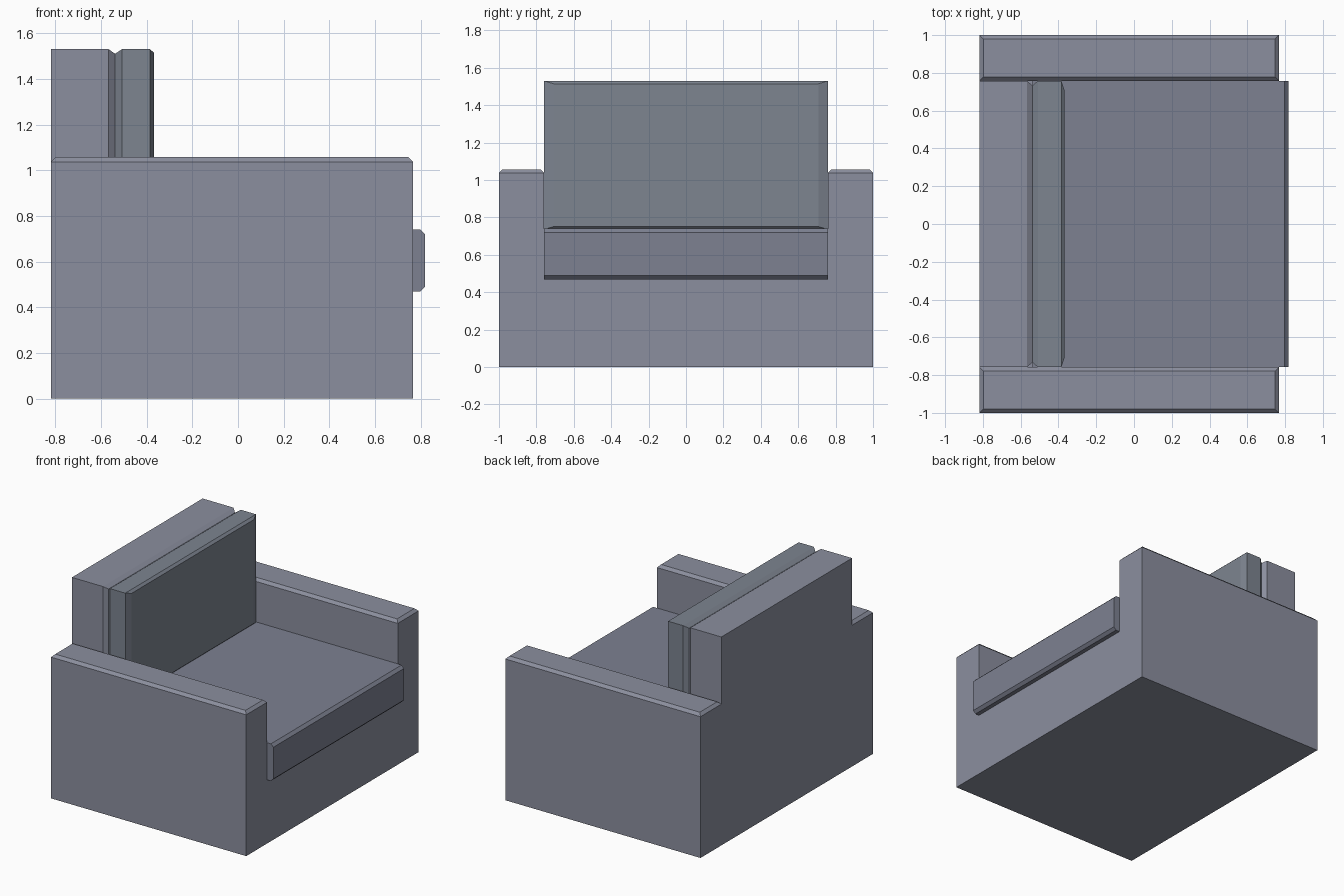
import bpy, bmesh

if "Cube" in bpy.data.objects:
    bpy.data.objects.remove(bpy.data.objects["Cube"])


def material(name, rgb):
    mat = bpy.data.materials.new(name)
    mat.diffuse_color = (*rgb, 1)
    mat.use_nodes = True
    mat.node_tree.nodes["Principled BSDF"].inputs["Base Color"].default_value = mat.diffuse_color
    return mat


FRAME = material("frame_fabric", (0.26, 0.275, 0.345))
SEAT = material("seat_fabric", (0.205, 0.22, 0.285))
CUSHION = material("cushion_fabric", (0.205, 0.232, 0.28))


def finish(bm, name, mat):
    bmesh.ops.recalc_face_normals(bm, faces=bm.faces)
    mesh = bpy.data.meshes.new(name)
    bm.to_mesh(mesh)
    bm.free()
    mesh.materials.append(mat)
    obj = bpy.data.objects.new(name, mesh)
    bpy.context.collection.objects.link(obj)
    return obj


def slab(name, mat, half_y, z0, z1, rings):
    """Loft rectangles along x; each ring is (x, inset in y, inset in z)."""
    bm = bmesh.new()
    loops = []
    for x, iy, iz in rings:
        y, lo, hi = half_y - iy, z0 + iz, z1 - iz
        loops.append([bm.verts.new((x, *p))
                      for p in ((-y, lo), (y, lo), (y, hi), (-y, hi))])
    bm.faces.new(loops[0])
    bm.faces.new(loops[-1])
    for a, b in zip(loops, loops[1:]):
        for i in range(4):
            j = (i + 1) % 4
            bm.faces.new((a[i], a[j], b[j], b[i]))
    return finish(bm, name, mat)


BACK_X, FRONT_X = -0.818, 0.767
INNER, SEAT_Z, ARM_Z = 0.758, 0.468, 1.057

# Body: U-shaped profile (base and both arms) extruded front to back
bm = bmesh.new()
profile = [(-1, 0), (1, 0), (1, ARM_Z), (INNER, ARM_Z), (INNER, SEAT_Z),
           (-INNER, SEAT_Z), (-INNER, ARM_Z), (-1, ARM_Z)]
face = bm.faces.new([bm.verts.new((BACK_X, y, z)) for y, z in profile])
ext = bmesh.ops.extrude_face_region(bm, geom=[face], use_keep_orig=True)
moved = [g for g in ext["geom"] if isinstance(g, bmesh.types.BMVert)]
bmesh.ops.translate(bm, verts=moved, vec=(FRONT_X - BACK_X, 0, 0))

# Chamfer around the top of each arm
top = [e for e in bm.edges if all(v.co.z > ARM_Z - 0.001 for v in e.verts)]
bmesh.ops.bevel(bm, geom=top, offset=0.02, offset_type='OFFSET',
                segments=1, affect='EDGES')
finish(bm, "body_with_arms", FRAME)

# Backrest frame with chamfered front rim
slab("backrest", FRAME, INNER, SEAT_Z, 1.53,
     [(BACK_X, 0, 0), (-0.567, 0, 0), (-0.538, 0.025, 0.02)])

# Loose back cushion, chamfered on both faces
slab("back_cushion", CUSHION, INNER, 0.735, 1.53,
     [(-0.538, 0.025, 0.02), (-0.508, 0, 0), (-0.385, 0, 0), (-0.368, 0.05, 0.016)])

# Seat cushion overhanging the front
slab("seat_cushion", SEAT, INNER, SEAT_Z, 0.74,
     [(-0.538, 0, 0), (0.798, 0, 0), (0.818, 0, 0.02)])
